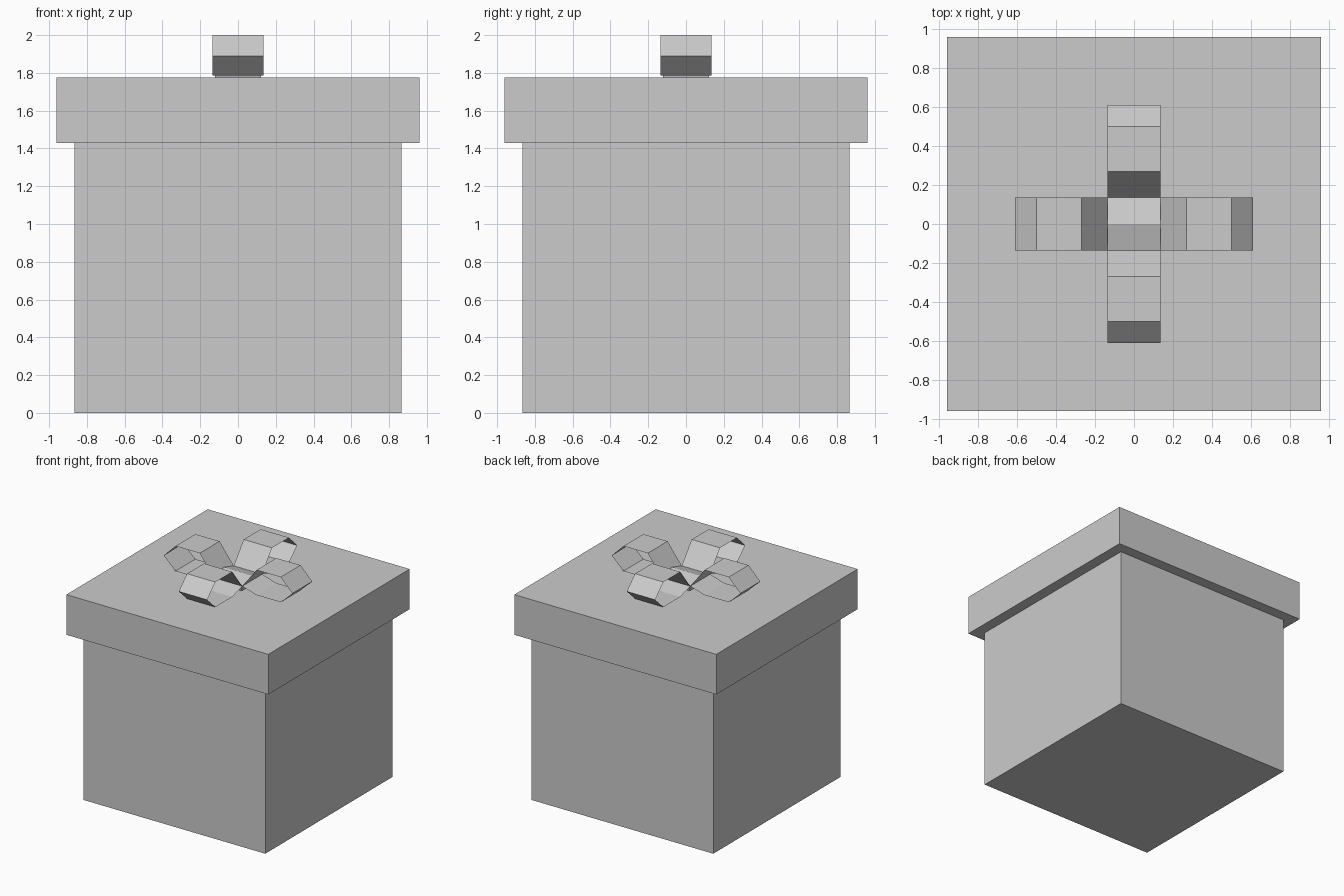
import bpy
import math

if "Cube" in bpy.data.objects:
    bpy.data.objects.remove(bpy.data.objects["Cube"])


def make_mesh(name, verts, faces):
    mesh = bpy.data.meshes.new(name)
    mesh.from_pydata(verts, [], faces)
    obj = bpy.data.objects.new(name, mesh)
    bpy.context.collection.objects.link(obj)
    return obj


def box(name, half, z0, z1):
    bpy.ops.mesh.primitive_cube_add(size=1, location=(0, 0, (z0 + z1) / 2))
    obj = bpy.context.object
    obj.name = name
    obj.scale = (2 * half, 2 * half, z1 - z0)
    bpy.ops.object.transform_apply(location=True, scale=True)


# Box and overhanging lid
box("box_body", 0.865, 0, 1.43)
box("box_lid", 0.96, 1.43, 1.775)

# Bow loops: flat open ribbons bent round a closed side profile (radius, height)
W = 0.135
profile = [(0.135, 1.825), (0.27, 1.785), (0.50, 1.785),
           (0.612, 1.89), (0.50, 2.0), (0.27, 2.0)]
n = len(profile)
verts = [(r, s * W, z) for r, z in profile for s in (-1, 1)]
faces = [(2 * i, 2 * i + 1, 2 * ((i + 1) % n) + 1, 2 * ((i + 1) % n))
         for i in range(n)]
for k, side in enumerate(("right", "back", "left", "front")):
    loop = make_mesh("bow_loop_" + side, verts, [f[::-1] for f in faces])
    loop.rotation_euler.z = k * math.pi / 2

# Bow knot: narrow foot, wider shoulder, shallow ridge along x
B = 0.12
square = ((-1, -1), (1, -1), (1, 1), (-1, 1))
verts = [(x * B, y * B, 1.775) for x, y in square]
verts += [(x * W, y * W, 1.825) for x, y in square]
verts += [(-W, 0, 1.865), (W, 0, 1.865)]
faces = [(3, 2, 1, 0), (0, 1, 5, 4), (1, 2, 6, 9, 5), (2, 3, 7, 6),
         (3, 0, 4, 8, 7), (4, 5, 9, 8), (6, 7, 8, 9)]
make_mesh("bow_knot", verts, faces)
